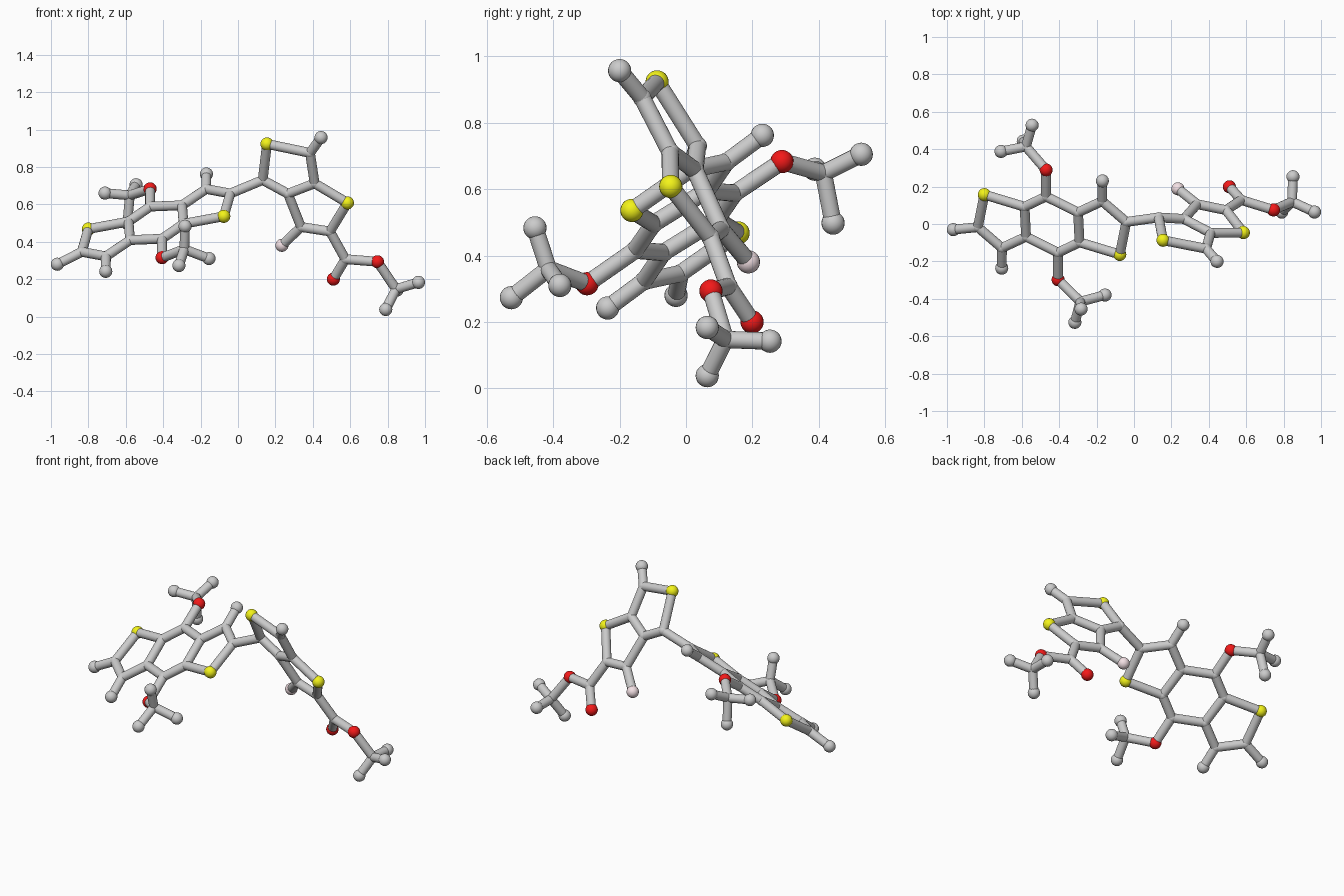
import bpy, bmesh
from mathutils import Vector, Matrix

if "Cube" in bpy.data.objects:
    bpy.data.objects.remove(bpy.data.objects["Cube"])

STICK, BALL, JOINT = 0.026, 0.035, 0.028

# Half of the fused three-ring core; the other half is its point inversion
half = {
    "S1": (-.80, .157, .468), "C1": (-.835, -.017, .346), "C2": (-.706, -.128, .322),
    "H2": (-.707, -.236, .242), "C3": (-.577, -.068, .409), "C4": (-.585, .092, .508),
    "C5": (-.47, .147, .588),
}
centre = Vector((-.438, -.003, .502))
atoms = {}
for k, p in half.items():
    atoms[k] = Vector(p)
    atoms[k + "i"] = 2 * centre - Vector(p)

# Side branches with oxygen, each ending in a three-pronged tip
branches = {
    "H1": (-.966, -.03, .28),
    "O1": (-.47, .289, .683), "C6": (-.578, .414, .648), "H6a": (-.711, .388, .66),
    "H6b": (-.545, .528, .705), "H6c": (-.592, .443, .498),
    "O2": (-.406, -.298, .315), "C7": (-.287, -.415, .36), "H7a": (-.155, -.38, .31),
    "H7b": (-.316, -.526, .273), "H7c": (-.283, -.455, .483),
}
# Tilted double ring and its tail
wing = {
    "C11": (.132, .035, .73), "S3": (.155, -.087, .923), "C12": (.385, -.132, .875),
    "H12": (.444, -.2, .957), "C13": (.41, -.048, .712), "C14": (.267, .027, .657),
    "S4": (.585, -.046, .608), "C15": (.337, .106, .479), "F15": (.235, .188, .381),
    "C16": (.492, .074, .455),
    "C17": (.574, .128, .307), "O3": (.51, .199, .2), "O4": (.746, .075, .293),
    "C18": (.845, .119, .147), "H18a": (.79, .064, .038), "H18b": (.965, .064, .183),
    "H18c": (.85, .253, .142),
}
atoms.update({k: Vector(p) for k, p in {**branches, **wing}.items()})

bonds = []
for a, b in (s.split("-") for s in "S1-C1 C1-C2 C2-H2 C2-C3 C3-C4 C4-S1 C4-C5 C3-C5i".split()):
    inv = lambda n: n[:-1] if n.endswith("i") else n + "i"
    bonds += [(a, b), (inv(a), inv(b))]
bonds += [tuple(s.split("-")) for s in (
    "C1-H1 C5-O1 O1-C6 C6-H6a C6-H6b C6-H6c C5i-O2 O2-C7 C7-H7a C7-H7b C7-H7c "
    "C1i-C11 C11-S3 S3-C12 C12-H12 C12-C13 C13-C14 C14-C11 C13-S4 S4-C16 C16-C15 "
    "C15-C14 C15-F15 C16-C17 C17-O3 C17-O4 O4-C18 C18-H18a C18-H18b C18-H18c").split()]


def finish(bm, name, colour=None):
    me = bpy.data.meshes.new(name)
    bm.to_mesh(me)
    bm.free()
    ob = bpy.data.objects.new(name, me)
    bpy.context.collection.objects.link(ob)
    for f in me.polygons:
        f.use_smooth = True
    if colour:
        mat = bpy.data.materials.new(name)
        mat.diffuse_color = (*colour, 1)
        mat.use_nodes = True
        mat.node_tree.nodes["Principled BSDF"].inputs["Base Color"].default_value = mat.diffuse_color
        me.materials.append(mat)


# Sticks between the balls
bm = bmesh.new()
for a, b in bonds:
    p, q = atoms[a], atoms[b]
    d = q - p
    m = Matrix.Translation((p + q) / 2) @ d.to_track_quat("Z", "Y").to_matrix().to_4x4()
    bmesh.ops.create_cone(bm, cap_ends=False, segments=20, radius1=STICK, radius2=STICK,
                          depth=d.length, matrix=m)
finish(bm, "sticks")

# Balls grouped by kind
for letter, name, r, colour in (
        ("C", "joints", JOINT, None), ("H", "end_balls", BALL, None),
        ("S", "yellow_balls", BALL, (.9, .9, .01)), ("O", "red_balls", BALL, (.9, .01, .01)),
        ("F", "pink_ball", BALL, (.9, .75, .78))):
    bm = bmesh.new()
    for k, p in atoms.items():
        if k[0] == letter:
            bmesh.ops.create_uvsphere(bm, u_segments=20, v_segments=14, radius=r,
                                      matrix=Matrix.Translation(p))
    finish(bm, name, colour)
